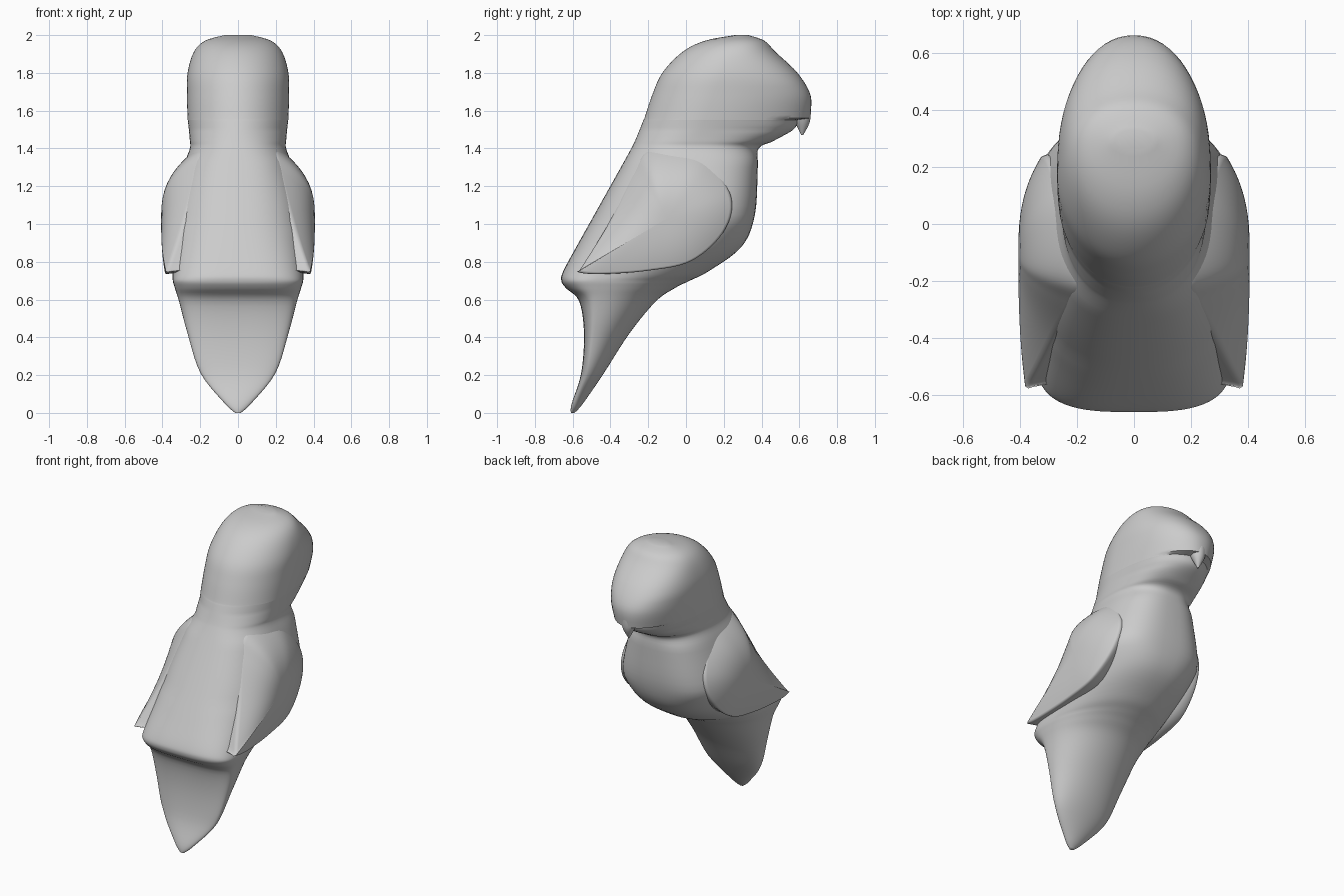
import bpy, bmesh, math

if "Cube" in bpy.data.objects:
    bpy.data.objects.remove(bpy.data.objects["Cube"])


def spline(rows, steps, closed=False):
    """Catmull-Rom through rows of numbers."""
    n, out = len(rows), []
    for i in range(n if closed else n - 1):
        if closed:
            p = [rows[(i + k) % n] for k in (-1, 0, 1, 2)]
        else:
            p = [rows[min(max(i + k, 0), n - 1)] for k in (-1, 0, 1, 2)]
        for j in range(steps):
            t = j / steps
            out.append([b + .5 * t * (c - a + t * (2*a - 5*b + 4*c - d + t * (3*(b - c) + d - a)))
                        for a, b, c, d in zip(*p)])
    return out if closed else out + [list(rows[-1])]


def loft(name, rings, angle=50):
    bm = bmesh.new()
    loops = [[bm.verts.new(p) for p in r] for r in rings]
    n = len(loops[0])
    for a, b in zip(loops, loops[1:]):
        for i in range(n):
            bm.faces.new((a[i], a[(i + 1) % n], b[(i + 1) % n], b[i]))
    bm.faces.new(loops[0])
    bm.faces.new(loops[-1])
    bmesh.ops.recalc_face_normals(bm, faces=bm.faces)
    me = bpy.data.meshes.new(name)
    bm.to_mesh(me)
    bm.free()
    ob = bpy.data.objects.new(name, me)
    bpy.context.collection.objects.link(ob)
    bpy.context.view_layer.objects.active = ob
    ob.select_set(True)
    bpy.ops.object.shade_smooth_by_angle(angle=math.radians(angle))
    ob.select_set(False)


def section(z, back, front, w, mid, nb, nf, count=72):
    """Superellipse slice with separate back and front halves."""
    ring = []
    for k in range(count):
        a = 2 * math.pi * k / count
        c, s = math.cos(a), math.sin(a)
        n, d = (nf, front - mid) if s > 0 else (nb, mid - back)
        ring.append((math.copysign(abs(c) ** (2 / n), c) * w,
                     mid + math.copysign(abs(s) ** (2 / n), s) * d, z))
    return ring


# Slice character by height: z, widest y, back exponent, front exponent
shape = [(0, -.6, 2, 2), (.2, -.52, 2.5, 2), (.7, -.44, 3.2, 2), (1.02, -.04, 2.6, 2.8),
         (1.33, .02, 2.6, 2.7), (1.5, .08, 2, 1.9), (1.75, .17, 2, 2.35), (2, .29, 2, 2.1)]


def character(z):
    for a, b in zip(shape, shape[1:]):
        if z <= b[0]:
            t = max(0, (z - a[0]) / (b[0] - a[0]))
            return [p + t * (q - p) for p, q in zip(a[1:], b[1:])]
    return shape[-1][1:]


def body_ring(row):
    """Below the mouth line the part in front of y = 0.45 is set back."""
    ring = section(*row, *character(row[0]))
    if 1.3 < row[0] < 1.556:
        ring = [(x, .45 + .72 * (y - .45) if y > .45 else y, z) for x, y, z in ring]
    return ring


# Body, head and tail: z, back y, front y, half width
body = [
    (0, -.61, -.59, .015), (.05, -.605, -.545, .07), (.21, -.555, -.435, .198),
    (.42, -.54, -.30, .267), (.59, -.565, -.16, .312), (.66, -.635, -.06, .334),
    (.7, -.66, .02, .345), (.75, -.65, .12, .347), (.88, -.58, .295, .353),
    (1.05, -.485, .365, .36), (1.3, -.345, .38, .29), (1.4, -.29, .385, .255),
    (1.44, -.27, .47, .255), (1.5, -.245, .615, .26), (1.55, -.225, .65, .266),
    (1.56, -.22, .655, .267), (1.68, -.18, .66, .27), (1.8, -.125, .59, .267),
    (1.91, -.02, .475, .234), (1.97, .1, .415, .175), (2, .26, .33, .07),
]
loft("body", [body_ring(r) for r in spline(body, 5)])

# Hooked tip of the upper beak
hook = [(1.47, .61, .62, .004), (1.54, .574, .655, .04), (1.62, .51, .662, .065)]
loft("beak_tip", [section(*r, (r[1] + r[2]) / 2, 2, 2, 32) for r in spline(hook, 6)])

# Folded wings: domed shells over a side outline of y, z
outline = [(-.57, .745), (-.45, .735), (-.2, .753), (.03, .805), (.2, .96), (.24, 1.14),
           (.12, 1.33), (-.03, 1.395), (-.2, 1.39), (-.28, 1.27), (-.4, 1.02), (-.55, .775)]
edge = [(.38 - (z - .75) * (.24 - .24 * y), y, z) for y, z in spline(outline, 7, closed=True)]
cx, cy, cz = .407, -.10, 1.03


def wing_ring(side, s, sink=0):
    return [(side * (x - sink + (cx - x) * (1 - s ** 2.6)), cy + s * (y - cy), cz + s * (z - cz))
            for x, y, z in edge]


for side, label in ((1, "right"), (-1, "left")):
    rings = [wing_ring(side, .97, .08), wing_ring(side, .99, .025), wing_ring(side, 1, .01)]
    rings += [wing_ring(side, .985 - .955 * (k / 11) ** 1.5) for k in range(12)]
    loft("wing_" + label, rings, 80)
